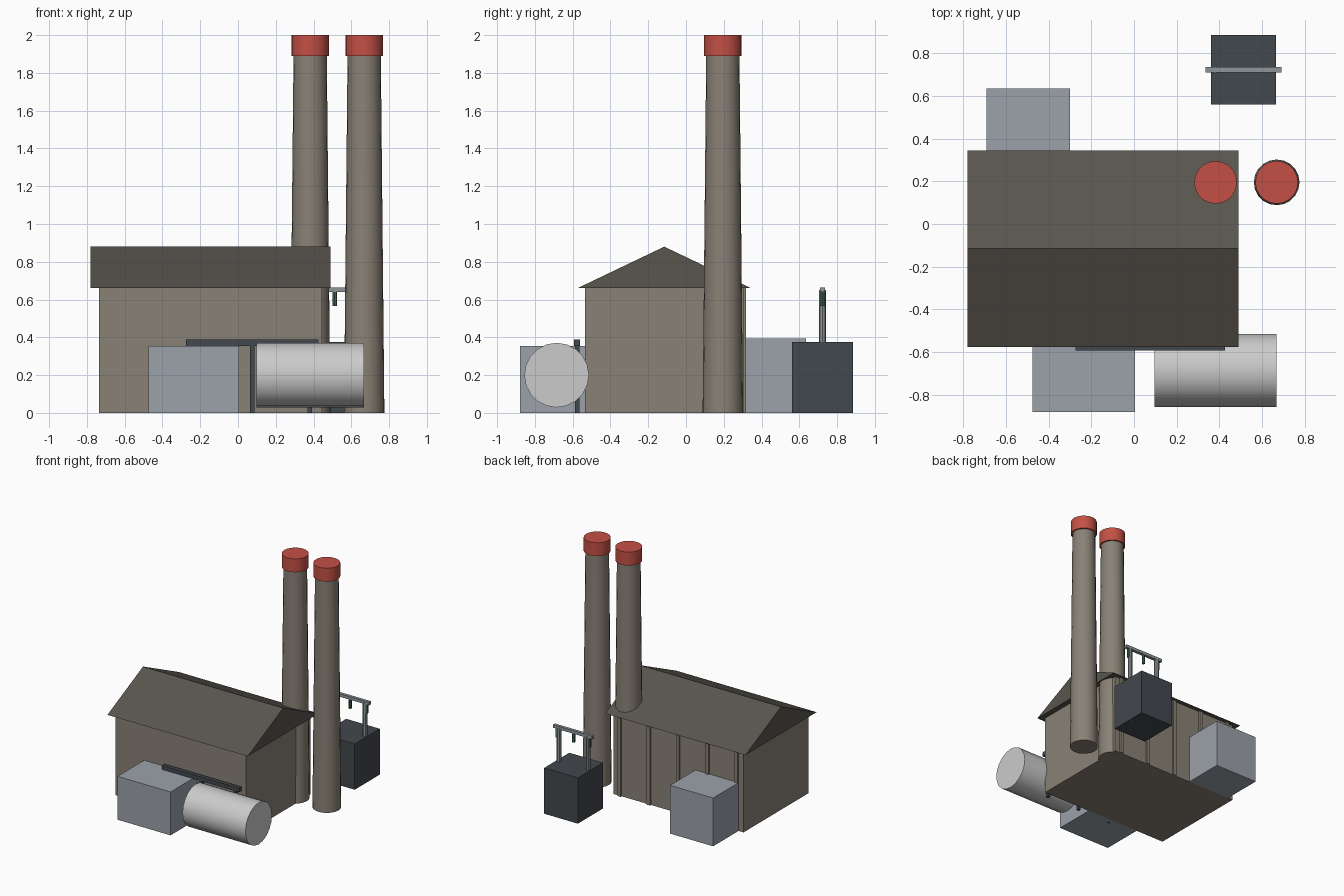
import bpy, bmesh, math
from mathutils import Matrix

if "Cube" in bpy.data.objects:
    bpy.data.objects.remove(bpy.data.objects["Cube"])


def material(name, rgb):
    m = bpy.data.materials.new(name)
    m.diffuse_color = (*rgb, 1)
    m.use_nodes = True
    m.node_tree.nodes["Principled BSDF"].inputs["Base Color"].default_value = m.diffuse_color
    return m


WALL = material("wall", (0.25, 0.22, 0.18))
ROOF = material("roof", (0.10, 0.09, 0.075))
STACK = material("stack", (0.25, 0.22, 0.18))
RED = material("red", (0.55, 0.08, 0.06))
GREY = material("grey", (0.33, 0.36, 0.40))
STEEL = material("steel", (0.55, 0.57, 0.58))
DARK = material("dark", (0.055, 0.065, 0.075))
FRAME = material("frame", (0.27, 0.30, 0.32))
GREEN = material("green", (0.06, 0.16, 0.10))


def finish(bm, name, mat):
    bmesh.ops.recalc_face_normals(bm, faces=bm.faces)
    me = bpy.data.meshes.new(name)
    bm.to_mesh(me)
    bm.free()
    me.materials.append(mat)
    ob = bpy.data.objects.new(name, me)
    bpy.context.collection.objects.link(ob)
    return ob


def box(name, x0, x1, y0, y1, z0, z1, mat):
    bm = bmesh.new()
    bmesh.ops.create_cube(bm, size=1)
    bmesh.ops.scale(bm, vec=(x1 - x0, y1 - y0, z1 - z0), verts=bm.verts)
    bmesh.ops.translate(bm, vec=((x0 + x1) / 2, (y0 + y1) / 2, (z0 + z1) / 2), verts=bm.verts)
    return finish(bm, name, mat)


def cylinder(name, centre, r1, r2, length, mat, sides=20, along_x=False):
    bm = bmesh.new()
    bmesh.ops.create_cone(bm, cap_ends=True, segments=sides, radius1=r1, radius2=r2, depth=length)
    if along_x:
        bm.transform(Matrix.Rotation(math.pi / 2, 4, 'Y'))
    bm.transform(Matrix.Translation(centre))
    ob = finish(bm, name, mat)
    bpy.context.view_layer.objects.active = ob
    ob.select_set(True)
    bpy.ops.object.shade_smooth_by_angle(angle=math.radians(30))
    ob.select_set(False)
    return ob


# Main hall with gabled roof
box("hall", -0.735, 0.445, -0.535, 0.305, 0, 0.66, WALL)
bm = bmesh.new()
gable = bm.faces.new([bm.verts.new((-0.78, y, z)) for y, z in ((-0.575, 0.66), (0.345, 0.66), (-0.115, 0.88))])
ext = bmesh.ops.extrude_face_region(bm, geom=[gable], use_keep_orig=True)
bmesh.ops.translate(bm, vec=(1.27, 0, 0), verts=[v for v in ext["geom"] if isinstance(v, bmesh.types.BMVert)])
finish(bm, "roof", ROOF)

# Ribs on the rear wall
for i in range(5):
    x = -0.675 + 0.265 * i
    box(f"wall_rib_{i + 1}", x - 0.015, x + 0.015, 0.295, 0.318, 0, 0.66, WALL)

# Two tapered chimneys with red caps
for i, x in enumerate((0.382, 0.668)):
    cylinder(f"chimney_{i + 1}", (x, 0.195, 0.95), 0.107, 0.088, 1.9, STACK)
    cylinder(f"chimney_cap_{i + 1}", (x, 0.195, 1.945), 0.1, 0.1, 0.11, RED)

# Side buildings
box("front_annex", -0.475, 0.005, -0.88, -0.535, 0, 0.355, GREY)
box("rear_annex", -0.69, -0.30, 0.305, 0.635, 0, 0.395, GREY)

# Horizontal tank
cylinder("tank", (0.382, -0.685, 0.2), 0.171, 0.171, 0.57, STEEL, along_x=True)

# Pipe rack in front of the hall
box("rack_beam", -0.275, 0.425, -0.592, -0.56, 0.355, 0.388, DARK)
for i, x in enumerate((-0.23, 0.075, 0.38)):
    box(f"rack_post_{i + 1}", x - 0.012, x + 0.012, -0.588, -0.564, 0, 0.36, DARK)

# Transformer with gantry and hanging insulators
box("transformer", 0.36, 0.665, 0.56, 0.885, 0, 0.375, DARK)
for i, x in enumerate((0.38, 0.645)):
    cylinder(f"gantry_post_{i + 1}", (x, 0.722, 0.325), 0.018, 0.018, 0.65, FRAME, 8)
box("gantry_beam", 0.335, 0.69, 0.71, 0.735, 0.64, 0.665, FRAME)
for i, x in enumerate((0.365, 0.512, 0.66)):
    cylinder(f"insulator_{i + 1}", (x, 0.722, 0.605), 0.012, 0.012, 0.08, GREEN, 8)
